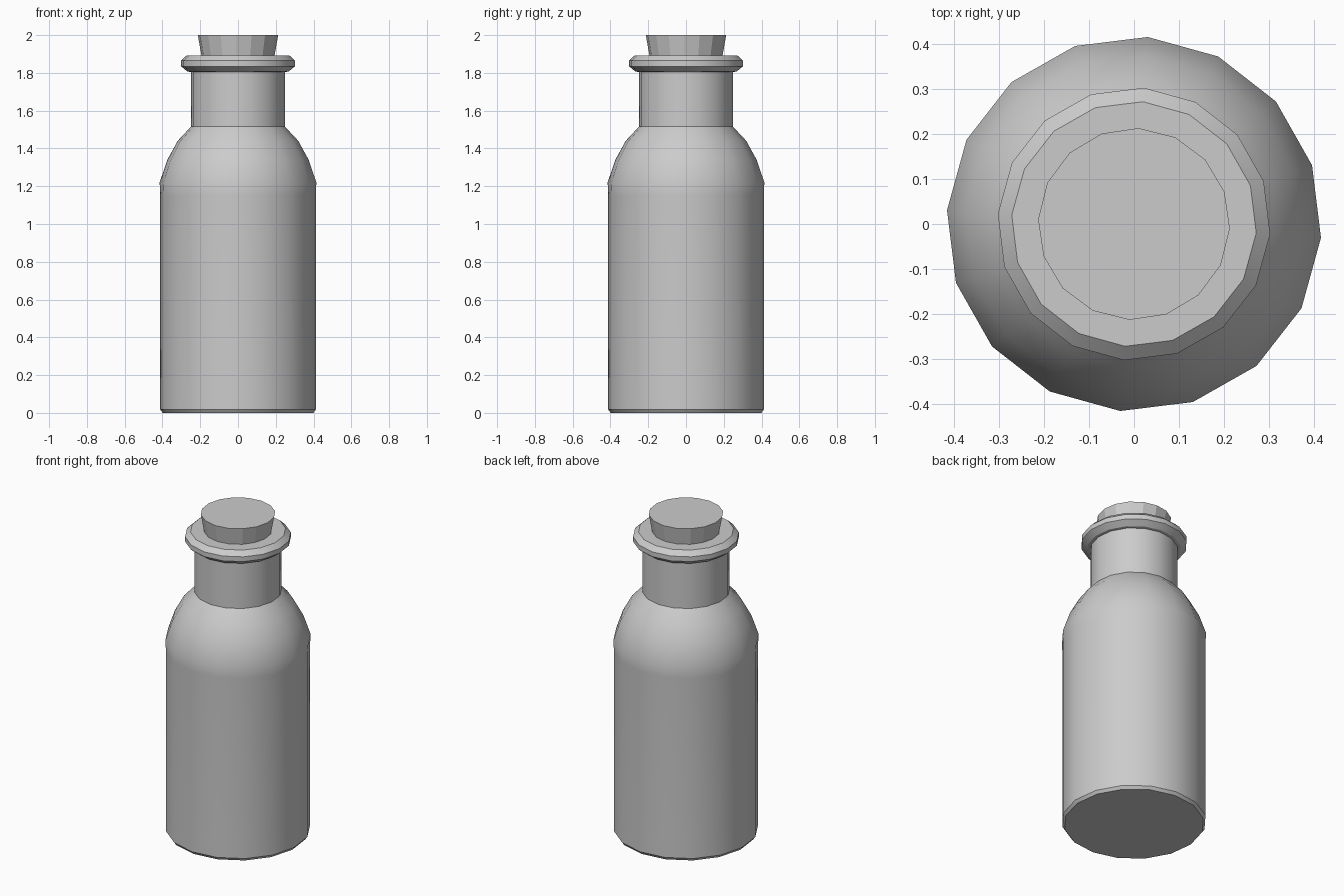
import bpy, bmesh, math

if "Cube" in bpy.data.objects:
    bpy.data.objects.remove(bpy.data.objects["Cube"])

SIDES = 16


def lathe(name, profile, turn, smooth):
    """Revolve a (radius, z) profile around z and cap both ends."""
    bm = bmesh.new()
    rings = []
    for r, z in profile:
        angles = [math.radians(turn) + 2 * math.pi * i / SIDES for i in range(SIDES)]
        rings.append([bm.verts.new((r * math.cos(a), r * math.sin(a), z)) for a in angles])
    for low, high in zip(rings, rings[1:]):
        for i in range(SIDES):
            j = (i + 1) % SIDES
            bm.faces.new((low[i], low[j], high[j], high[i]))
    bm.faces.new(rings[0][::-1])
    bm.faces.new(rings[-1])
    bmesh.ops.recalc_face_normals(bm, faces=bm.faces)
    mesh = bpy.data.meshes.new(name)
    bm.to_mesh(mesh)
    bm.free()
    obj = bpy.data.objects.new(name, mesh)
    bpy.context.collection.objects.link(obj)
    if smooth:
        bpy.ops.object.select_all(action='DESELECT')
        obj.select_set(True)
        bpy.context.view_layer.objects.active = obj
        bpy.ops.object.shade_smooth_by_angle(angle=math.radians(30))
    return obj


# Bottle: chamfered base, straight body, round shoulder, neck and bevelled lip
lathe("bottle", [
    (0.40, 0.0), (0.413, 0.018), (0.413, 1.15), (0.416, 1.22),
    (0.375, 1.34), (0.32, 1.44), (0.25, 1.515),
    (0.25, 1.805), (0.268, 1.807), (0.303, 1.835), (0.303, 1.865), (0.272, 1.893),
], -4.2, True)

# Cork: tapered stopper with flat facets, set into the mouth
lathe("cork", [(0.19, 1.87), (0.213, 2.0)], -2.8, False)
